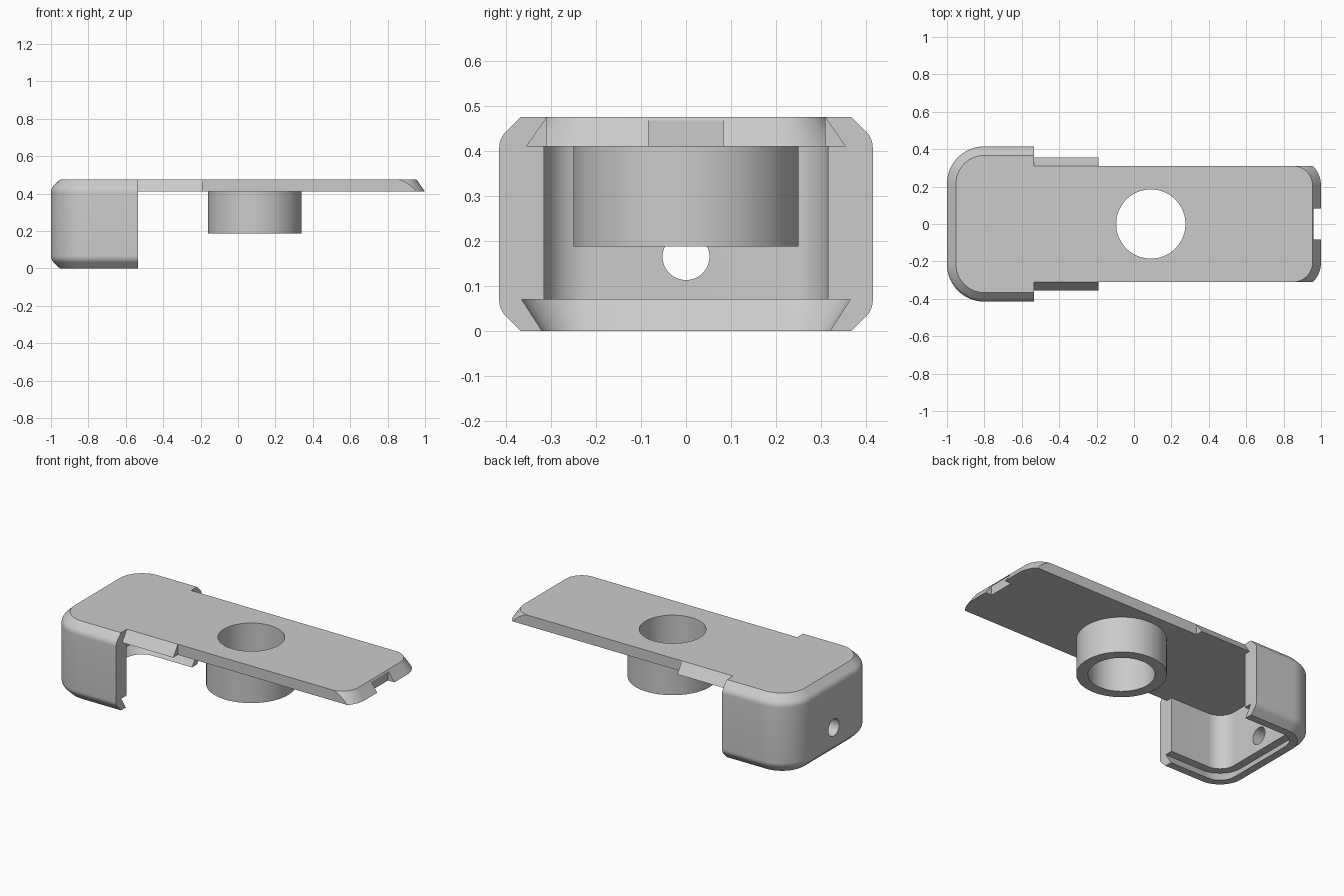
import bpy, bmesh, math

cube = bpy.data.objects.get("Cube")
if cube:
    bpy.data.objects.remove(cube, do_unlink=True)

grey = bpy.data.materials.new("plain grey")
grey.use_nodes = True
colour = (0.6, 0.6, 0.6, 1)
grey.diffuse_color = colour
grey.node_tree.nodes["Principled BSDF"].inputs["Base Color"].default_value = colour

ARC = 16  # steps per rounded corner


def outline(open_x, core_x, core_y, r):
    """U-shaped outline: square at open_x, rounded corners around the core points."""
    side = 1 if core_x > open_x else -1
    pts = [(open_x, -core_y - r)]
    for sign in (-1, 1):
        for i in range(ARC + 1):
            a = math.pi / 2 * i / ARC
            if sign < 0:
                a -= math.pi / 2
            pts.append((core_x + side * r * math.cos(a), sign * core_y + r * math.sin(a)))
    return pts + [(open_x, core_y + r)]


def loft(name, open_x, core_x, core_y, rings):
    """Solid through outlines given as (height, corner radius)."""
    bm = bmesh.new()
    loops = [[bm.verts.new((x, y, z)) for x, y in outline(open_x, core_x, core_y, r)]
             for z, r in rings]
    for low, high in zip(loops, loops[1:]):
        for i in range(len(low)):
            j = (i + 1) % len(low)
            bm.faces.new((low[i], low[j], high[j], high[i]))
    bm.faces.new(loops[0])
    bm.faces.new(loops[-1])
    bmesh.ops.recalc_face_normals(bm, faces=bm.faces)
    mesh = bpy.data.meshes.new(name)
    bm.to_mesh(mesh)
    bm.free()
    obj = bpy.data.objects.new(name, mesh)
    bpy.context.collection.objects.link(obj)
    return obj


def box(name, low, high):
    bpy.ops.mesh.primitive_cube_add(size=1, location=[(a + b) / 2 for a, b in zip(low, high)])
    obj = bpy.context.object
    obj.name = name
    obj.scale = [b - a for a, b in zip(low, high)]
    bpy.ops.object.transform_apply(location=False, rotation=False, scale=True)
    return obj


def cylinder(name, radius, depth, location, tilt=0):
    bpy.ops.mesh.primitive_cylinder_add(vertices=96, radius=radius, depth=depth,
                                        location=location, rotation=(0, tilt, 0))
    bpy.context.object.name = name
    return bpy.context.object


def combine(target, other, operation):
    other.hide_render = True
    bpy.context.view_layer.update()
    mod = target.modifiers.new(operation, "BOOLEAN")
    mod.operation = operation
    mod.solver = "EXACT"
    mod.object = other
    bpy.ops.object.select_all(action="DESELECT")
    bpy.context.view_layer.objects.active = target
    target.select_set(True)
    bpy.ops.object.modifier_apply(modifier=mod.name)
    bpy.data.objects.remove(other, do_unlink=True)


# Edge of the end cap: a short round running into a bevel
HEIGHT, UNDER = 0.475, 0.41
edge = [(0, 0.152)]
for i in range(6, -1, -1):
    a = math.pi / 4 * i / 6
    edge.append((0.068 - 0.05 * math.sin(a), 0.2 - 0.05 * (1 - math.cos(a))))
rings = edge + [(HEIGHT - z, r) for z, r in reversed(edge)]
cover = loft("cover", -0.535, -0.8, 0.215, rings)

# Dovetail plate, trimmed straight along most of its length
plate = loft("plate", -0.7, 0.85, 0.205, [(UNDER, 0.15), (HEIGHT, 0.105)])
for sign in (-1, 1):
    y = sorted((sign * 0.31, sign * 0.5))
    combine(plate, box("side_trim", (-0.19, y[0], 0.3), (1.1, y[1], 0.6)), "DIFFERENCE")
combine(plate, box("end_notch", (0.957, -0.083, 0.3), (1.1, 0.083, 0.467)), "DIFFERENCE")
combine(cover, plate, "UNION")

# Cavity with an undercut dovetail slot at the bottom
cavity = loft("cavity", -0.4, -0.8, 0.215,
              [(-0.035, 0.0825), (0.07, 0.15), (0.07, 0.1), (UNDER, 0.1)])
combine(cover, cavity, "DIFFERENCE")

# Small hole in the end wall
combine(cover, cylinder("end_hole", 0.052, 0.4, (-1, 0, 0.165), math.pi / 2), "DIFFERENCE")

# Sleeve under the plate, with a bore through both
CENTRE = 0.09
sleeve = cylinder("sleeve", 0.25, UNDER - 0.188, (CENTRE, 0, (UNDER + 0.188) / 2))
for part in (cover, sleeve):
    combine(part, cylinder("bore", 0.185, 1, (CENTRE, 0, 0.4)), "DIFFERENCE")

# Finish
for part in (cover, sleeve):
    part.data.materials.clear()
    part.data.materials.append(grey)
    bpy.ops.object.select_all(action="DESELECT")
    bpy.context.view_layer.objects.active = part
    part.select_set(True)
    bpy.ops.object.shade_smooth_by_angle(angle=math.radians(30))
